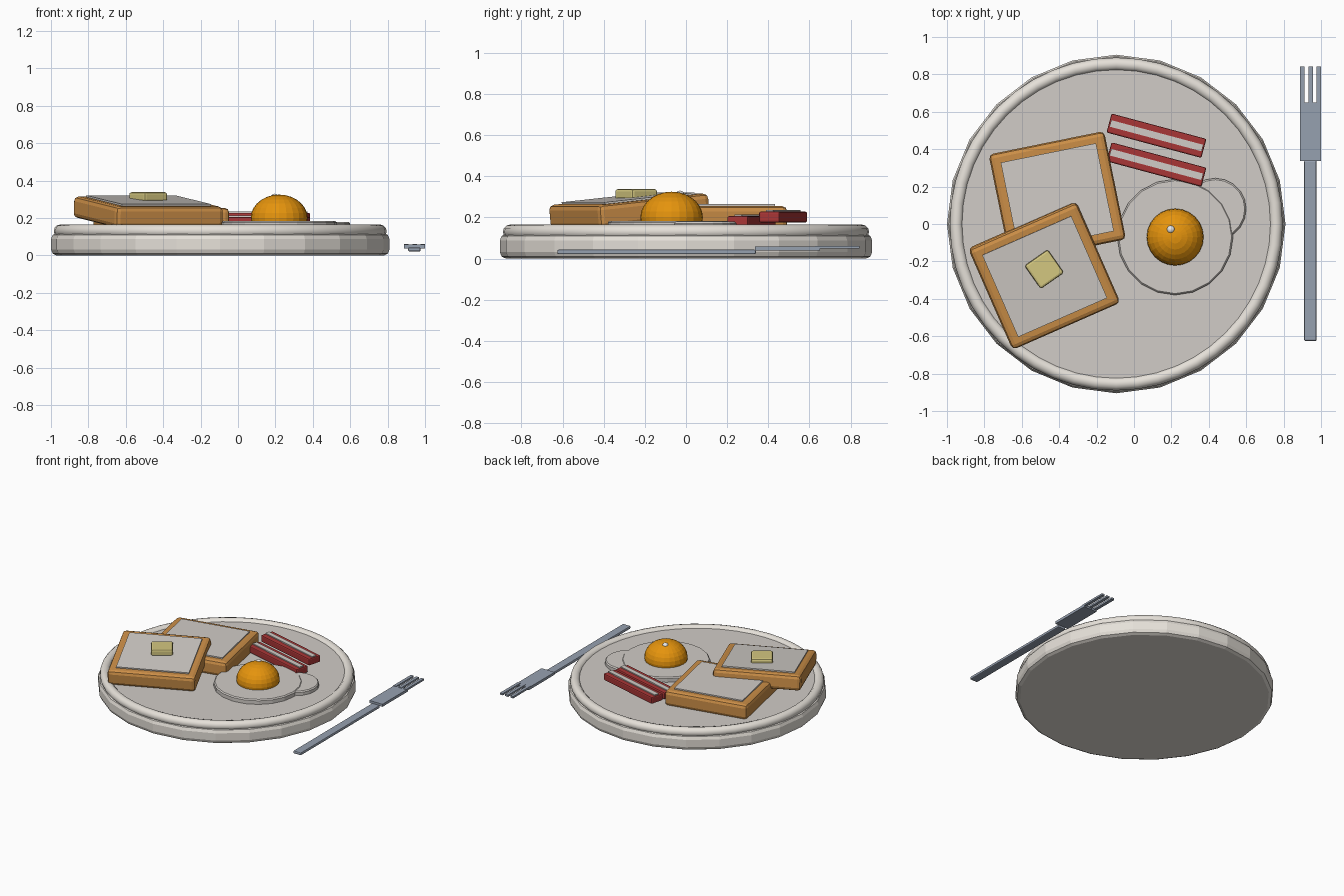
import bpy
import bmesh
import math
from mathutils import Matrix, Vector

if "Cube" in bpy.data.objects:
    bpy.data.objects.remove(bpy.data.objects["Cube"])


def material(name, r, g, b):
    lin = [((c + 0.055) / 1.055) ** 2.4 for c in (r, g, b)]
    m = bpy.data.materials.new(name)
    m.diffuse_color = (*lin, 1)
    m.use_nodes = True
    m.node_tree.nodes["Principled BSDF"].inputs["Base Color"].default_value = m.diffuse_color
    return m


CHINA = material("china", 0.90, 0.88, 0.85)
CREAM = material("cream", 0.82, 0.80, 0.78)
CRUST = material("crust", 0.80, 0.56, 0.28)
YELLOW = material("butter_yellow", 0.83, 0.78, 0.50)
ORANGE = material("yolk_orange", 0.90, 0.58, 0.05)
RED = material("bacon_red", 0.66, 0.21, 0.21)
STEEL = material("steel", 0.59, 0.63, 0.69)
SHINE = material("shine", 0.95, 0.95, 0.95)


def finish(name, bm, mat, matrix=None, smooth=False):
    bmesh.ops.recalc_face_normals(bm, faces=bm.faces)
    me = bpy.data.meshes.new(name)
    bm.to_mesh(me)
    bm.free()
    me.materials.append(mat)
    ob = bpy.data.objects.new(name, me)
    bpy.context.collection.objects.link(ob)
    if matrix is not None:
        ob.matrix_world = matrix
    if smooth:
        bpy.ops.object.select_all(action='DESELECT')
        ob.select_set(True)
        bpy.context.view_layer.objects.active = ob
        bpy.ops.object.shade_smooth_by_angle(angle=math.radians(40))
    return ob


def frame(loc, turn=0, tilt=0):
    return (Matrix.Translation(loc) @ Matrix.Rotation(math.radians(turn), 4, 'Z')
            @ Matrix.Rotation(math.radians(tilt), 4, 'X'))


def box(name, size, mat, matrix, bevel=0.0):
    bm = bmesh.new()
    bmesh.ops.create_cube(bm, size=1)
    bmesh.ops.scale(bm, vec=Vector(size), verts=bm.verts)
    if bevel:
        bmesh.ops.bevel(bm, geom=bm.edges[:], offset=bevel, segments=2,
                        profile=0.5, affect='EDGES')
    return finish(name, bm, mat, matrix)


def lathe(name, profile, sides, mat, loc, smooth=False):
    """Spin a closed or axis-ended (radius, height) profile around z."""
    bm = bmesh.new()
    verts = [bm.verts.new((r, 0, z)) for r, z in profile]
    edges = [bm.edges.new(p) for p in zip(verts, verts[1:])]
    bmesh.ops.spin(bm, geom=verts + edges, cent=(0, 0, 0), axis=(0, 0, 1),
                   angle=2 * math.pi, steps=sides)
    bmesh.ops.remove_doubles(bm, verts=bm.verts, dist=1e-5)
    return finish(name, bm, mat, Matrix.Translation(loc), smooth)


def ball(name, radius, height, u, v, mat, loc, smooth=False):
    bm = bmesh.new()
    bmesh.ops.create_uvsphere(bm, u_segments=u, v_segments=v, radius=1)
    bmesh.ops.scale(bm, vec=Vector((radius, radius, height)), verts=bm.verts)
    return finish(name, bm, mat, Matrix.Translation(loc), smooth)


# Plate: faceted body, rounded rim ring and flat centre
PLATE = (-0.095, 0, 0)
lathe("plate_body", [(0, 0), (0.875, 0), (0.896, 0.010), (0.905, 0.032),
                     (0.905, 0.088), (0.896, 0.110), (0.875, 0.12), (0, 0.12)],
      24, CHINA, PLATE)
ring = [(0.855 + 0.035 * math.cos(i * math.pi / 6),
         0.130 + 0.035 * math.sin(i * math.pi / 6)) for i in range(13)]
lathe("plate_rim", ring, 48, CHINA, PLATE, smooth=True)
lathe("plate_centre", [(0, 0.115), (0.835, 0.115), (0.835, 0.147), (0, 0.147)],
      48, CREAM, PLATE)

# Toast slices: bevelled crust with a thin crumb panel on top
for name, loc, turn, tilt in (("back_toast", (-0.41, 0.145, 0.197), 11.5, 0),
                              ("front_toast", (-0.48, -0.275, 0.231), 23.7, 5.7)):
    base = frame(loc, turn, tilt)
    box(name + "_crust", (0.63, 0.59, 0.115), CRUST, base, 0.025)
    box(name + "_crumb", (0.52, 0.48, 0.018), CREAM,
        base @ Matrix.Translation((0, 0, 0.058)))

# Butter pat
box("butter", (0.152, 0.152, 0.05), YELLOW, frame((-0.48, -0.242, 0.313), 35), 0.012)

# Fried egg: two overlapping discs of white, domed yolk and a small glint
for name, loc, r, top in (("egg_white", (0.22, -0.07, 0), 0.31, 0.183),
                          ("egg_white_lobe", (0.435, 0.08, 0), 0.165, 0.179)):
    lathe(name, [(0, 0.14), (r, 0.14), (r, top - 0.008), (r - 0.008, top), (0, top)],
          20, CREAM, loc)
ball("yolk", 0.152, 0.125, 24, 14, ORANGE, (0.22, -0.07, 0.2))
ball("yolk_glint", 0.022, 0.02, 12, 8, SHINE, (0.197, -0.03, 0.31), True)

# Bacon strips with a fat stripe along the top
for name, loc in (("back_bacon", (0.12, 0.472, 0.202)),
                  ("front_bacon", (0.12, 0.318, 0.180))):
    base = frame(loc, -15)
    box(name, (0.525, 0.105, 0.052), RED, base, 0.008)
    box(name + "_fat", (0.51, 0.036, 0.009), CREAM,
        base @ Matrix.Translation((0, 0, 0.0295)))

# Fork: handle, neck plate and three tines
box("fork_handle", (0.066, 0.965, 0.022), STEEL, frame((0.943, -0.143, 0.032)), 0.007)
box("fork_head", (0.112, 0.315, 0.02), STEEL, frame((0.944, 0.493, 0.048)))
for i in (-1, 0, 1):
    box("fork_tine", (0.024, 0.215, 0.014), STEEL,
        frame((0.944 + 0.044 * i, 0.735, 0.055)))
